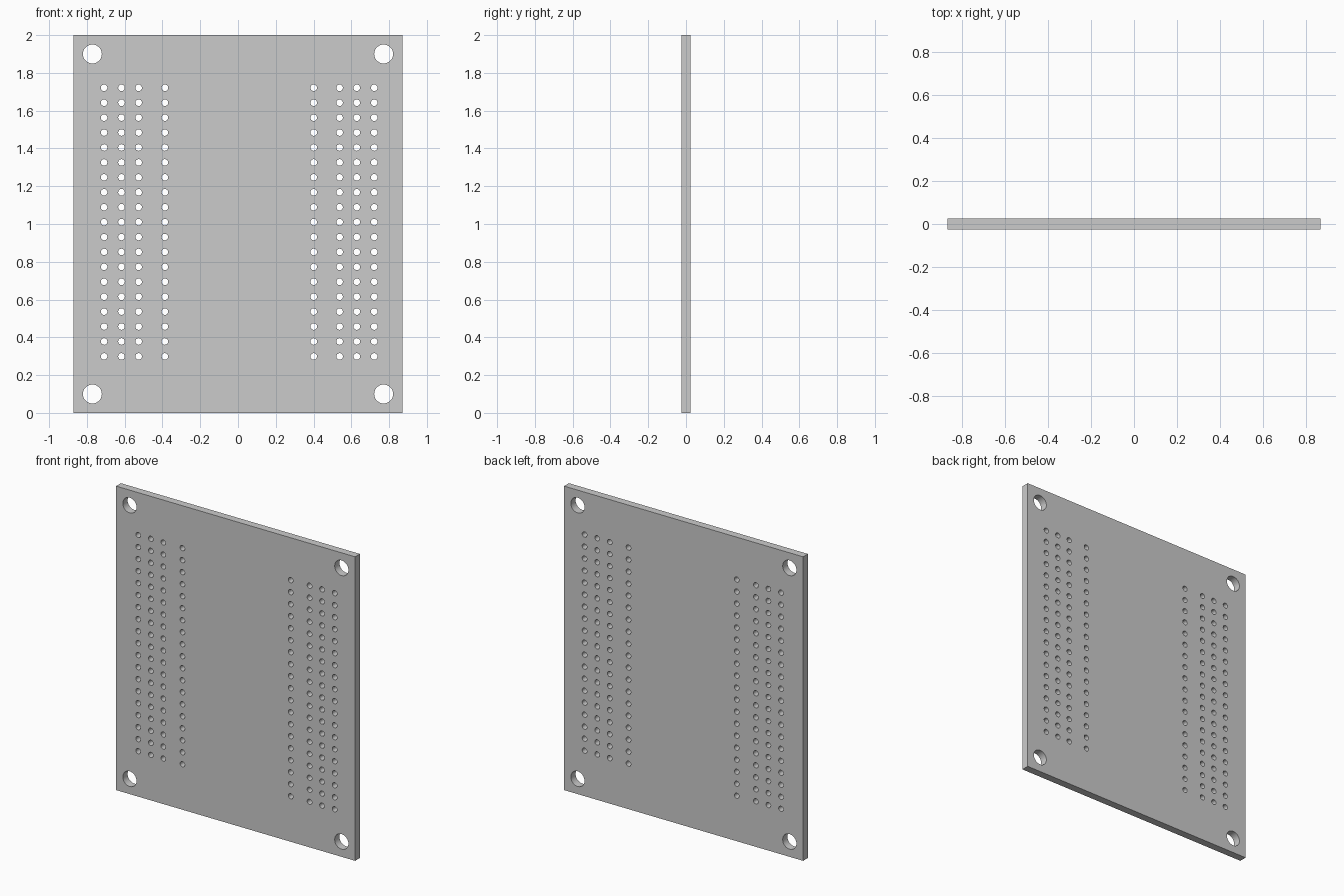
import bpy, bmesh, math

if "Cube" in bpy.data.objects:
    bpy.data.objects.remove(bpy.data.objects["Cube"])

HALF_W, HEIGHT, HALF_T = 0.87, 2.0, 0.025

# Flat outline: filled 2D curve, inner loops become holes
curve = bpy.data.curves.new("board_outline", 'CURVE')
curve.dimensions = '2D'
curve.fill_mode = 'BOTH'
curve.extrude = HALF_T


def add_loop(points):
    spline = curve.splines.new('POLY')
    spline.points.add(len(points) - 1)
    for p, (x, y) in zip(spline.points, points):
        p.co = (x, y, 0, 1)
    spline.use_cyclic_u = True


def add_hole(x, z, r, sides):
    add_loop([(x + r * math.cos(2 * math.pi * i / sides),
               z + r * math.sin(2 * math.pi * i / sides)) for i in range(sides)])


# Board edge
add_loop([(-HALF_W, 0), (HALF_W, 0), (HALF_W, HEIGHT), (-HALF_W, HEIGHT)])

# Corner mounting holes
for x in (-0.771, 0.771):
    for z in (0.10, 1.90):
        add_hole(x, z, 0.05, 32)

# Pin hole columns
ROWS, Z0, Z1 = 19, 0.299, 1.721
for x in (-0.709, -0.617, -0.526, -0.387, 0.401, 0.538, 0.629, 0.721):
    for i in range(ROWS):
        add_hole(x, Z0 + (Z1 - Z0) * i / (ROWS - 1), 0.0175, 16)

# Stand the board upright as a mesh
board = bpy.data.objects.new("circuit_board", curve)
bpy.context.collection.objects.link(board)
board.rotation_euler.x = math.pi / 2
bpy.context.view_layer.objects.active = board
board.select_set(True)
bpy.ops.object.convert(target='MESH')
bpy.ops.object.transform_apply(location=False, rotation=True, scale=False)

# Weld caps to walls
bm = bmesh.new()
bm.from_mesh(board.data)
bmesh.ops.remove_doubles(bm, verts=bm.verts, dist=1e-5)
bmesh.ops.recalc_face_normals(bm, faces=bm.faces)
bm.to_mesh(board.data)
bm.free()
bpy.ops.object.shade_smooth_by_angle(angle=math.radians(30))
